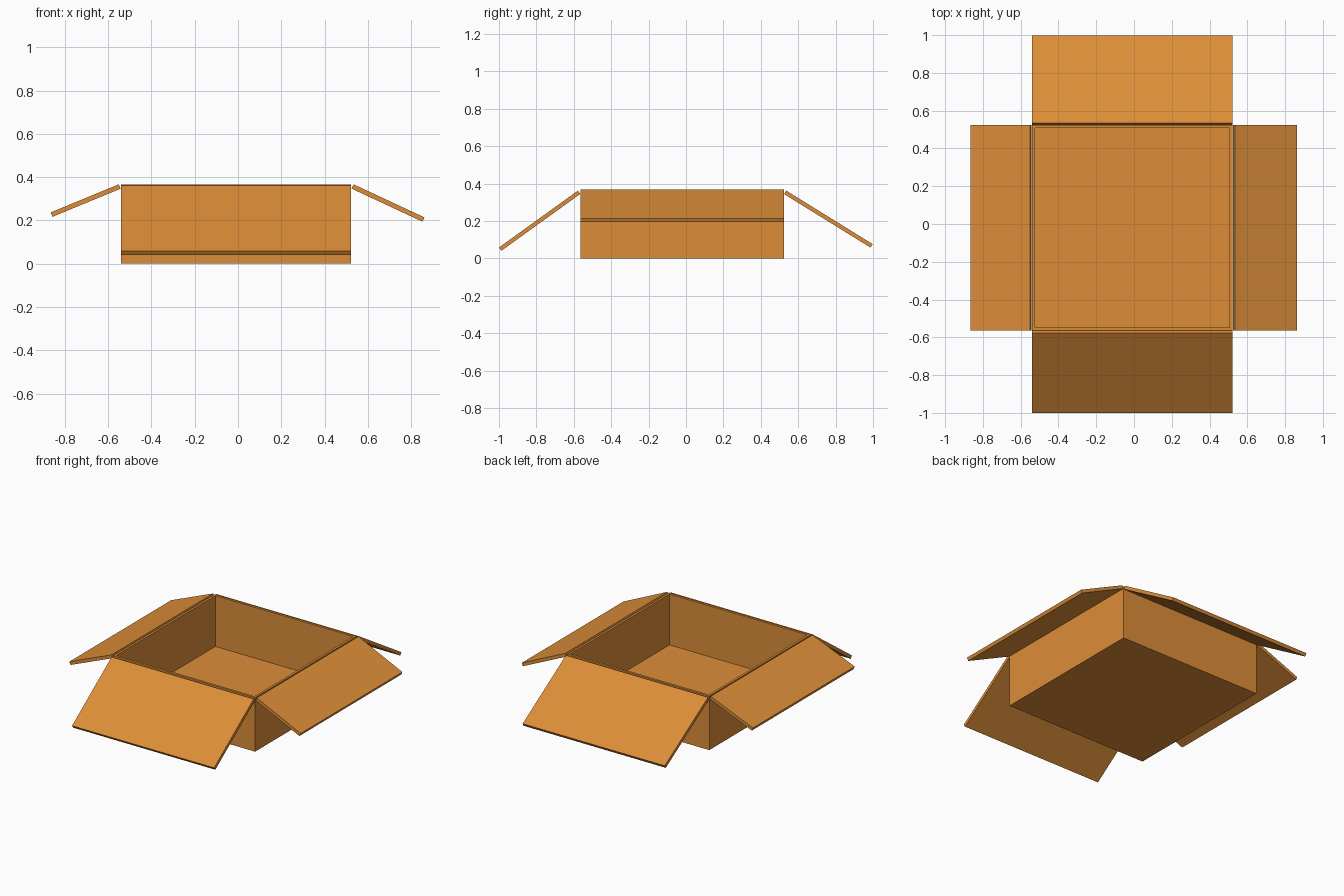
import bpy, bmesh
from mathutils import Vector

if "Cube" in bpy.data.objects:
    bpy.data.objects.remove(bpy.data.objects["Cube"])

card = bpy.data.materials.new("cardboard")
card.diffuse_color = (0.72, 0.27, 0.04, 1)
card.use_nodes = True
card.node_tree.nodes["Principled BSDF"].inputs["Base Color"].default_value = card.diffuse_color

X0, X1, Y0, Y1, H = -0.54, 0.522, -0.563, 0.523, 0.365
WALL, FLOOR = 0.022, 0.022


def finish(name, bm):
    bmesh.ops.recalc_face_normals(bm, faces=bm.faces)
    mesh = bpy.data.meshes.new(name)
    bm.to_mesh(mesh)
    bm.free()
    mesh.materials.append(card)
    bpy.context.collection.objects.link(bpy.data.objects.new(name, mesh))


# Open tray: a block whose top is inset and pushed down
bm = bmesh.new()
bmesh.ops.create_cube(bm, size=1)
for v in bm.verts:
    v.co = Vector(((X0 + X1) / 2 + v.co.x * (X1 - X0),
                   (Y0 + Y1) / 2 + v.co.y * (Y1 - Y0), (v.co.z + 0.5) * H))
top = max(bm.faces, key=lambda f: f.calc_center_median().z)
bmesh.ops.inset_region(bm, faces=[top], thickness=WALL)
well = bmesh.ops.extrude_discrete_faces(bm, faces=[top])["faces"][0]
bmesh.ops.translate(bm, verts=well.verts, vec=(0, 0, FLOOR - H))
finish("box_body", bm)


# Flap: thin slab from a hinge to a tip (upper edges), swept along the other axis
def flap(name, axis, hinge, tip, span, thick=0.022):
    a, b = Vector(hinge), Vector(tip)
    d = (b - a).normalized()
    n = Vector((-d.y, d.x))
    if n.y > 0:
        n = -n
    bm = bmesh.new()
    section = [a, b, b + n * thick, a + n * thick]
    verts = [bm.verts.new((p.x, span[0], p.y) if axis == "x" else (span[0], p.x, p.y))
             for p in section]
    face = bm.faces.new(verts)
    new = bmesh.ops.extrude_face_region(bm, geom=[face])["geom"]
    length = span[1] - span[0]
    bmesh.ops.translate(bm, verts=[g for g in new if isinstance(g, bmesh.types.BMVert)],
                        vec=(0, length, 0) if axis == "x" else (length, 0, 0))
    if not any(f is face for f in bm.faces):
        bm.faces.new(verts)
    finish(name, bm)


flap("left_flap", "x", (-0.551, 0.367), (-0.866, 0.237), (Y0, Y1))
flap("right_flap", "x", (0.534, 0.367), (0.862, 0.214), (Y0, Y1))
flap("front_flap", "y", (-0.578, 0.362), (-1.0, 0.058), (X0, X1))
flap("back_flap", "y", (0.536, 0.362), (0.998, 0.076), (X0, X1))
